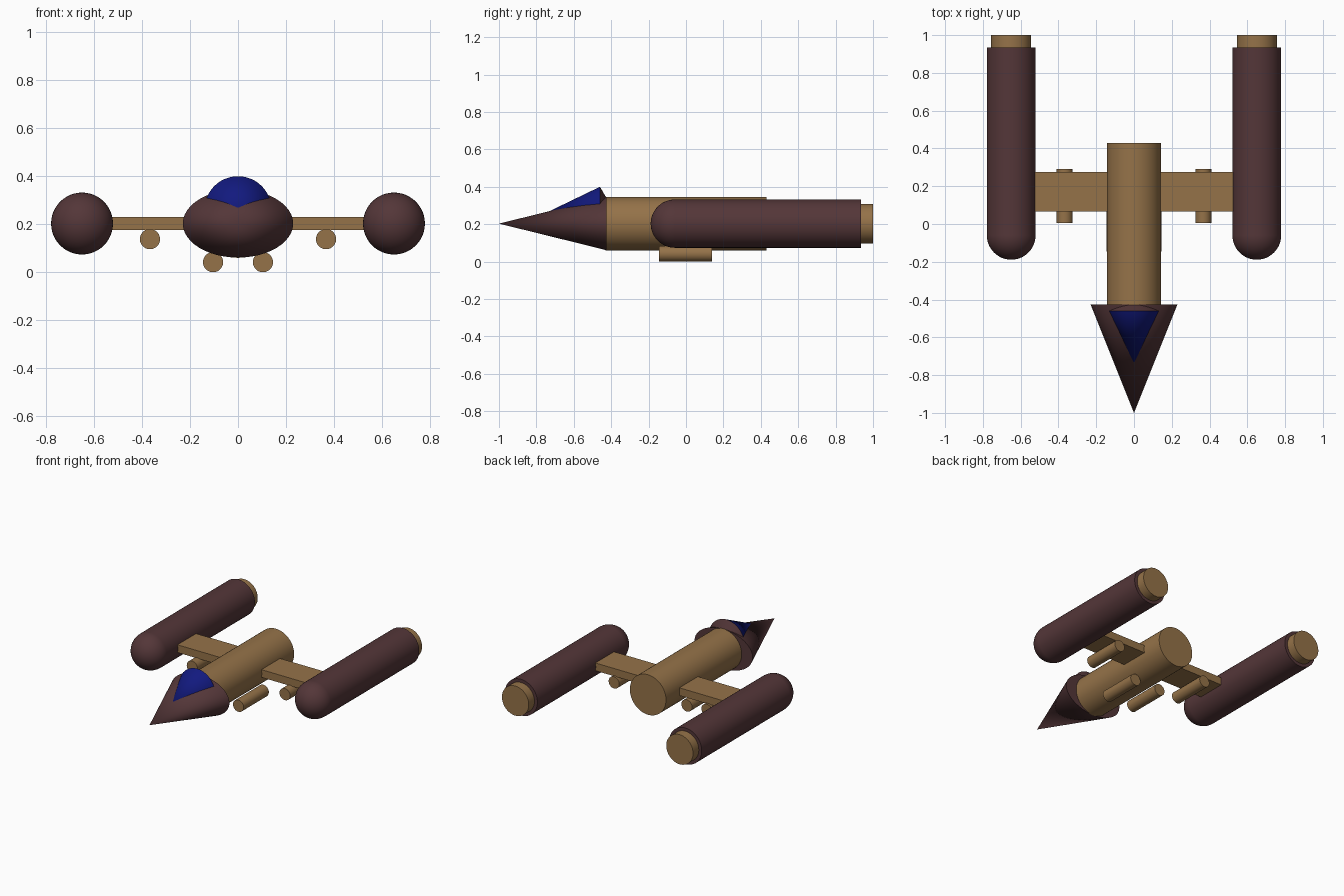
import bpy
from math import radians, pi

if "Cube" in bpy.data.objects:
    bpy.data.objects.remove(bpy.data.objects["Cube"])

ZC = 0.203  # height of the main axis


def material(name, rgb):
    m = bpy.data.materials.new(name)
    m.diffuse_color = (*rgb, 1)
    m.use_nodes = True
    m.node_tree.nodes["Principled BSDF"].inputs["Base Color"].default_value = m.diffuse_color
    return m


TAN = material("tan", (0.30, 0.17, 0.066))
DARK = material("dark_maroon", (0.088, 0.037, 0.04))
BLUE = material("canopy_blue", (0.006, 0.01, 0.21))


def finish(name, mat):
    ob = bpy.context.object
    ob.name = name
    ob.data.materials.append(mat)
    bpy.ops.object.transform_apply(location=False, rotation=True, scale=True)
    bpy.ops.object.shade_smooth_by_angle(angle=radians(30))
    return ob


def cone_y(name, mat, x, z, y0, y1, r0, r1, squash=1.0):
    """Cylinder or cone along y, radius r0 at y0 and r1 at y1."""
    bpy.ops.mesh.primitive_cone_add(
        vertices=48, radius1=r0, radius2=r1, depth=y1 - y0,
        location=(x, (y0 + y1) / 2, z), rotation=(-pi / 2, 0, 0),
        scale=(1, squash, 1))
    return finish(name, mat)


# Fuselage and flattened nose cone
cone_y("fuselage", TAN, 0, ZC, -0.43, 0.43, 0.143, 0.143)
cone_y("nose_cone", DARK, 0, ZC, -1.0, -0.425, 0, 0.23, 0.142 / 0.23)

# Canopy with its dark tapered back
cone_y("canopy", BLUE, 0, 0.26, -0.75, -0.46, 0, 0.14)
cone_y("canopy_back", DARK, 0, 0.26, -0.46, -0.425, 0.14, 0.08)

for side, s in (("left", -1), ("right", 1)):
    # Flat wing strut
    bpy.ops.mesh.primitive_cube_add(size=1, location=(s * 0.3125, 0.17, ZC),
                                    scale=(0.425, 0.21, 0.055))
    finish(f"{side}_wing", TAN)

    # Engine pod with round front and rear nozzle
    cone_y(f"{side}_pod", DARK, s * 0.65, ZC, -0.06, 0.935, 0.129, 0.129)
    bpy.ops.mesh.primitive_uv_sphere_add(
        segments=48, ring_count=24, radius=0.129,
        location=(s * 0.65, -0.06, ZC), rotation=(pi / 2, 0, 0))
    finish(f"{side}_pod_front", DARK)
    cone_y(f"{side}_nozzle", TAN, s * 0.65, ZC, 0.90, 1.0, 0.106, 0.106)

    # Barrels under the wing and the belly
    cone_y(f"{side}_wing_barrel", TAN, s * 0.367, 0.138, 0.005, 0.29, 0.042, 0.042)
    cone_y(f"{side}_belly_barrel", TAN, s * 0.104, 0.042, -0.145, 0.14, 0.042, 0.042)
